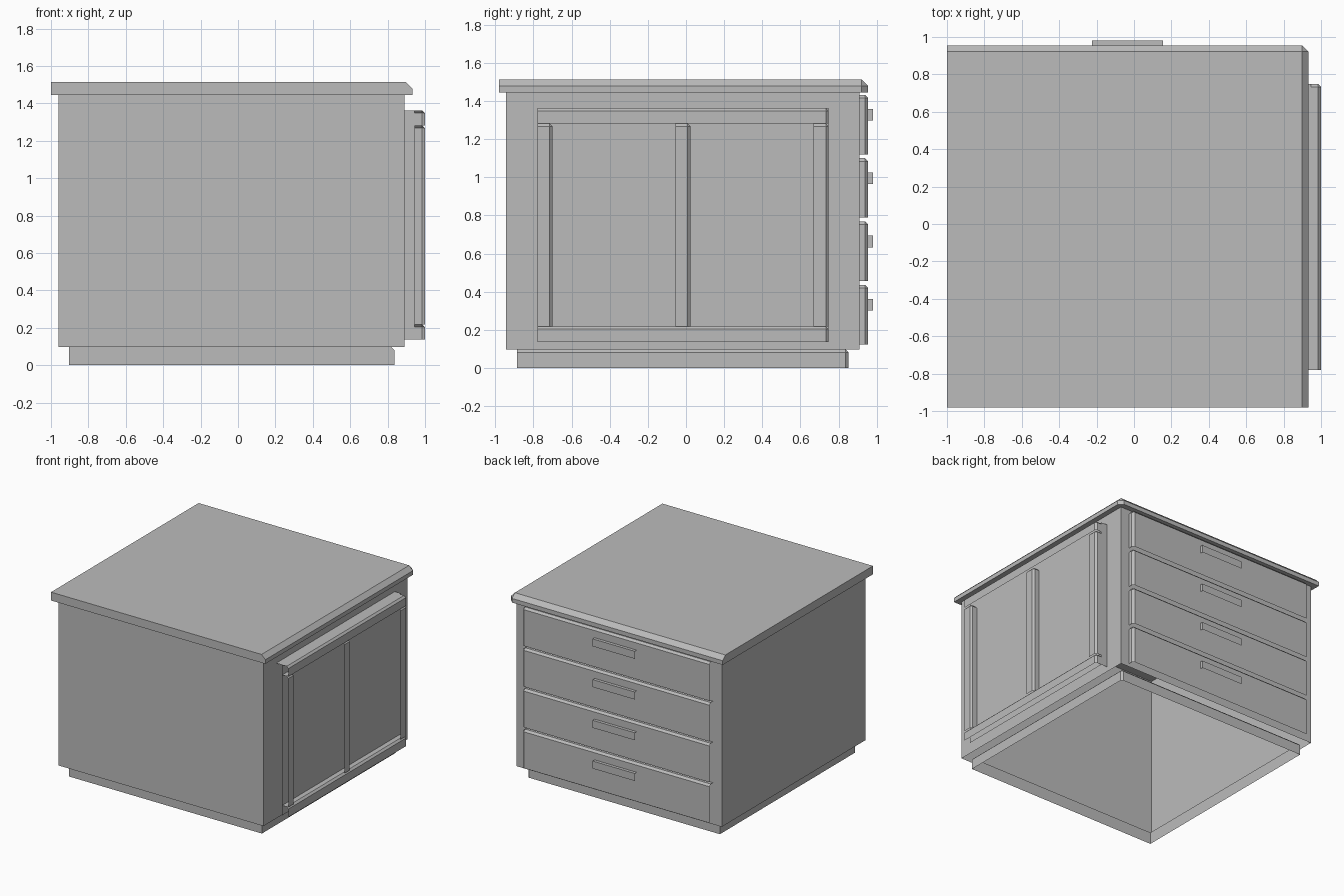
import bpy, bmesh
from mathutils import Vector

if "Cube" in bpy.data.objects:
    bpy.data.objects.remove(bpy.data.objects["Cube"])

grey = bpy.data.materials.new("plain grey")
grey.diffuse_color = (0.5, 0.5, 0.5, 1)
grey.use_nodes = True
grey.node_tree.nodes["Principled BSDF"].inputs["Base Color"].default_value = grey.diffuse_color

AXES = {"-x": (-1, 0, 0), "-y": (0, -1, 0), "-z": (0, 0, -1), "+z": (0, 0, 1)}
LOW = ("-x", "-y", "-z")   # sides left open on the applied fronts and trim


def box(name, lo, hi, bevel=0.0, without=()):
    """Box between two corners; bevel chamfers the three edges that meet at hi.
    without: sides that are left open."""
    lo, hi = Vector(lo), Vector(hi)
    bm = bmesh.new()
    bmesh.ops.create_cube(bm, size=1)
    for v in bm.verts:
        v.co = Vector([lo[i] if v.co[i] < 0 else hi[i] for i in range(3)])
    if bevel:
        corner = min(bm.verts, key=lambda v: (v.co - hi).length)
        bmesh.ops.bevel(bm, geom=list(corner.link_edges), offset=bevel,
                        segments=1, profile=0.5, affect='EDGES')
    bm.normal_update()
    gone = [f for f in bm.faces if any(f.normal.dot(Vector(AXES[s])) > 0.99 for s in without)]
    if gone:
        bmesh.ops.delete(bm, geom=gone, context='FACES')
    mesh = bpy.data.meshes.new(name)
    bm.to_mesh(mesh)
    bm.free()
    mesh.materials.append(grey)
    ob = bpy.data.objects.new(name, mesh)
    bpy.context.collection.objects.link(ob)
    return ob


# Cabinet shell, open underneath, on a hollow plinth
box("cabinet_body", (-0.96, -0.943, 0.097), (0.89, 0.91, 1.445), without=("-z", "+z"))
box("plinth", (-0.903, -0.886, 0), (0.836, 0.853, 0.097), 0.016, without=("-z", "+z"))

# Worktop with chamfered edges on the drawer side and the panelled side
box("worktop", (-1.0, -0.98, 1.445), (0.933, 0.955, 1.513), 0.034)

# Panelled side: backing panel, two rails and three stiles
Y0, Y1, Z0, Z1 = -0.78, 0.748, 0.137, 1.363
XB = 0.945
box("side_panel", (0.89, Y0, Z0), (XB, Y1, Z1), without=LOW)
box("bottom_rail", (XB, Y0, Z0), (1.0, Y1, 0.218), 0.015, without=LOW)
box("top_rail", (XB, Y0, 1.282), (1.0, Y1, Z1), 0.015, without=LOW)
for name, y in (("front_stile", Y0), ("middle_stile", -0.056), ("back_stile", Y1 - 0.08)):
    box(name, (XB, y, 0.218), (1.0, y + 0.08, 1.282), 0.015, without=LOW)

# Four drawers with bar handles
for i in range(4):
    z = 0.124 + i * 0.332
    box(f"drawer_{i + 1}", (-0.88, 0.91, z), (0.81, 0.955, z + 0.312), 0.016, without=LOW)
    box(f"handle_{i + 1}", (-0.225, 0.955, z + 0.177), (0.155, 0.98, z + 0.238), without=LOW)
